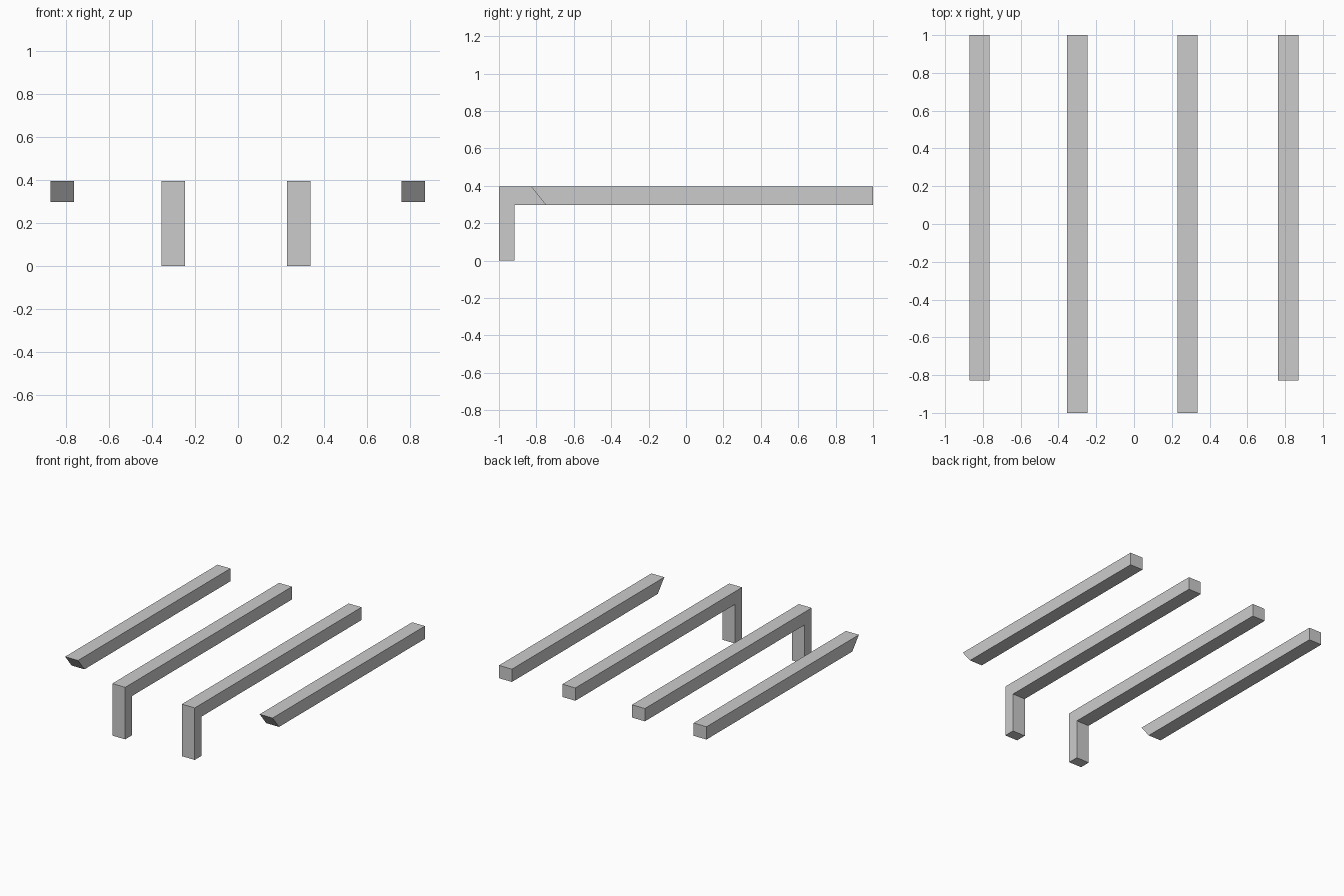
import bpy
import bmesh

if "Cube" in bpy.data.objects:
    bpy.data.objects.remove(bpy.data.objects["Cube"])

TOP, UNDER = 0.395, 0.298   # beam heights
WIDTH = 0.108


def extrude_profile(name, profile, x_mid):
    """Extrude a closed (y, z) profile along x, centred on x_mid."""
    bm = bmesh.new()
    face = bm.faces.new([bm.verts.new((x_mid - WIDTH / 2, y, z)) for y, z in profile])
    ext = bmesh.ops.extrude_face_region(bm, geom=[face])
    verts = [g for g in ext["geom"] if isinstance(g, bmesh.types.BMVert)]
    bmesh.ops.translate(bm, verts=verts, vec=(WIDTH, 0, 0))
    bmesh.ops.recalc_face_normals(bm, faces=bm.faces[:])
    mesh = bpy.data.meshes.new(name)
    bm.to_mesh(mesh)
    bm.free()
    obj = bpy.data.objects.new(name, mesh)
    bpy.context.collection.objects.link(obj)
    return obj


# Inner beams turn down into a front leg
leg_profile = [(-1, 0), (-0.917, 0), (-0.917, UNDER), (1, UNDER), (1, TOP), (-1, TOP)]
# Outer beams end in a slanted cut
rail_profile = [(-0.75, UNDER), (1, UNDER), (1, TOP), (-0.828, TOP)]

for side, inner_x, outer_x in (("left", -0.301, -0.818), ("right", 0.283, 0.816)):
    extrude_profile(f"inner_beam_with_leg_{side}", leg_profile, inner_x)
    extrude_profile(f"outer_beam_{side}", rail_profile, outer_x)
